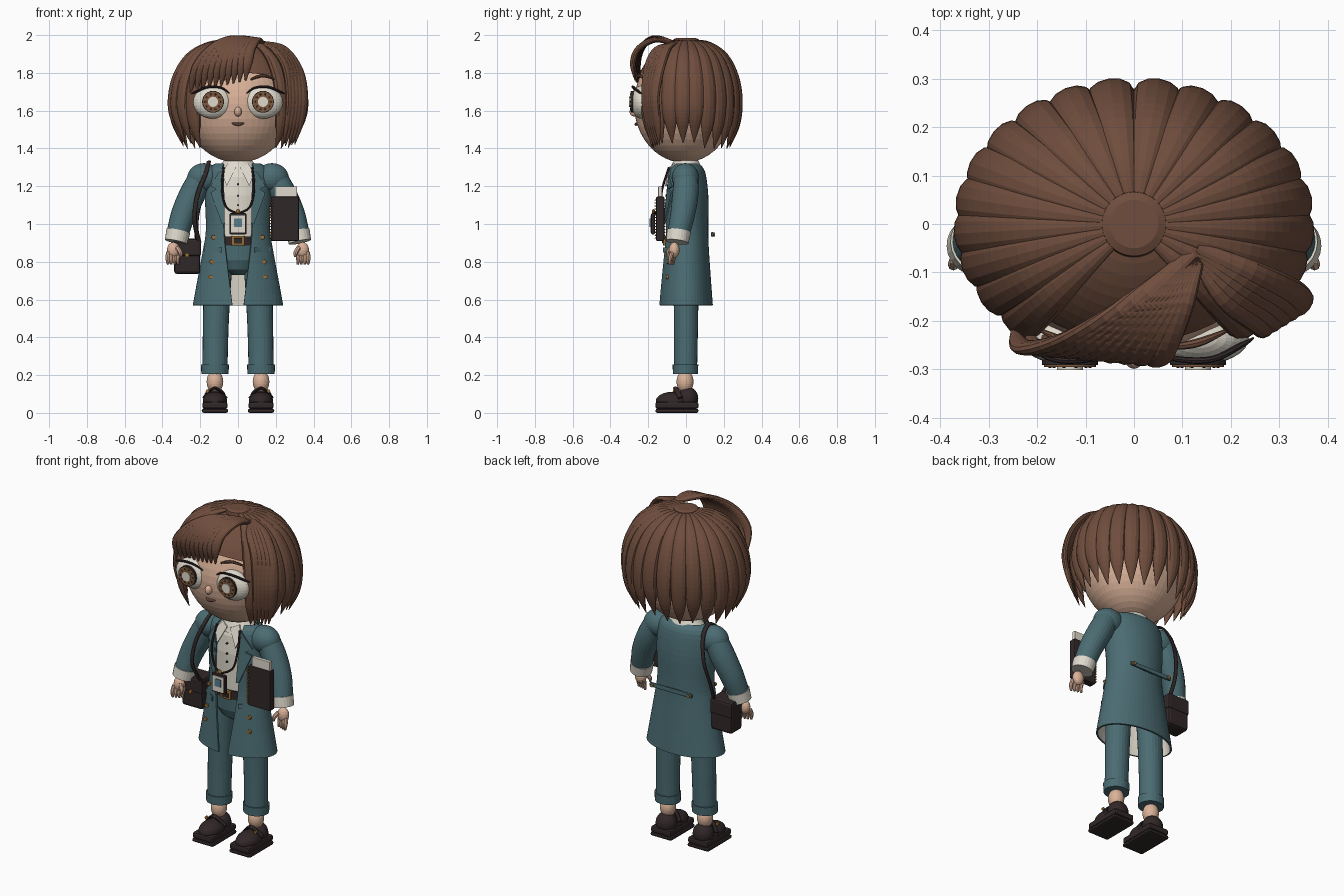
import bpy, bmesh, math, random
from mathutils import Vector, Matrix

random.seed(4)
if "Cube" in bpy.data.objects:
    bpy.data.objects.remove(bpy.data.objects["Cube"])


def material(name, *rgb):
    m = bpy.data.materials.new(name)
    m.use_nodes = True
    m.diffuse_color = (*rgb, 1)
    m.node_tree.nodes["Principled BSDF"].inputs["Base Color"].default_value = (*rgb, 1)
    return m


HAIR = material("hair_brown", .16, .075, .047)
SKIN = material("skin", .71, .45, .32)
TEAL = material("teal_cloth", .07, .15, .17)
CREAM = material("cream", .74, .70, .61)
DARK = material("dark_leather", .03, .02, .021)
GOLD = material("gold", .34, .16, .035)
IRIS = material("iris_brown", .20, .095, .045)
LIP = material("lip", .28, .13, .10)
BLUE = material("badge_blue", .10, .2, .26)
V = Vector
made = []


def finish(name, bm, mat):
    bmesh.ops.recalc_face_normals(bm, faces=bm.faces)
    me = bpy.data.meshes.new(name)
    bm.to_mesh(me)
    bm.free()
    me.materials.append(mat)
    ob = bpy.data.objects.new(name, me)
    bpy.context.collection.objects.link(ob)
    made.append(ob)
    return ob


def loft(name, rings, mat, closed=True, caps=True):
    bm = bmesh.new()
    rows = [[bm.verts.new(p) for p in r] for r in rings]
    n = len(rows[0])
    for a, b in zip(rows, rows[1:]):
        for i in range(n if closed else n - 1):
            j = (i + 1) % n
            bm.faces.new((a[i], a[j], b[j], b[i]))
    if caps:
        bm.faces.new(rows[0])
        bm.faces.new(rows[-1])
    return finish(name, bm, mat)


def smooth_path(pts, steps=5):
    out = []
    q = [pts[0]] + list(pts) + [pts[-1]]
    for a, b, c, d in zip(q, q[1:], q[2:], q[3:]):
        for k in range(steps):
            t = k / steps
            out.append(.5 * (2 * b + (c - a) * t + (2 * a - 5 * b + 4 * c - d) * t * t
                             + (3 * b - a - 3 * c + d) * t ** 3))
    return out + [pts[-1]]


def tube(name, pts, widths, mat, flat=1.0, side=(1, 0, 0), sides=12):
    """Sweep an elliptical section along a smoothed path with varying width."""
    path = smooth_path([V((*p, w)) for p, w in zip(pts, widths)])
    pos = [p.to_3d() for p in path]
    rings = []
    for i, p in enumerate(path):
        t = (pos[min(i + 1, len(pos) - 1)] - pos[max(i - 1, 0)]).normalized()
        nrm = V(side).cross(t).normalized()
        wid = t.cross(nrm)
        rings.append([pos[i] + p.w * (wid * math.cos(a) + nrm * flat * math.sin(a))
                      for a in (math.tau * k / sides for k in range(sides))])
    return loft(name, rings, mat)


def ball(name, c, r, mat, seg=32):
    bm = bmesh.new()
    bmesh.ops.create_uvsphere(bm, u_segments=seg, v_segments=seg // 2, radius=1,
                              matrix=Matrix.Translation(c) @ Matrix.Diagonal((*r, 1)))
    return finish(name, bm, mat)


def box(name, lo, hi, mat, bevel=.006):
    bm = bmesh.new()
    lo, hi = V(lo), V(hi)
    bmesh.ops.create_cube(bm, size=1, matrix=Matrix.Translation((lo + hi) / 2)
                          @ Matrix.Diagonal((*(hi - lo), 1)))
    if bevel:
        bmesh.ops.bevel(bm, geom=bm.edges[:], offset=bevel, segments=2, affect='EDGES', profile=.5)
    return finish(name, bm, mat)


def disc(name, c, r, depth, mat):
    bm = bmesh.new()
    bmesh.ops.create_cone(bm, cap_ends=True, segments=24, radius1=r, radius2=r, depth=depth,
                          matrix=Matrix.Translation(c) @ Matrix.Rotation(math.pi / 2, 4, 'X'))
    return finish(name, bm, mat)


def lathe(name, rows, mat, n=40):
    """Elliptical rings from rows of (z, rx, ry)."""
    return loft(name, [[V((rx * math.sin(math.tau * k / n), -ry * math.cos(math.tau * k / n), z))
                        for k in range(n)] for z, rx, ry in rows], mat)


# Coat: open in front, cream lining inside; rows are z, rx, ry, opening half width
coat_rows = [V(r) for r in ((1.32, .12, .065, .075), (1.28, .165, .1, .085), (1.15, .175, .118, .08),
                            (.97, .17, .118, .075), (.85, .188, .122, .065), (.57, .24, .142, .03))]
rings = []
for z, rx, ry, w in smooth_path(coat_rows, 4):
    a0 = math.asin(w / rx)
    angles = [a0 + (math.tau - 2 * a0) * k / 48 for k in range(49)]
    rings.append([V((rx * math.sin(a), -ry * math.cos(a), z)) for a in angles])
coat = loft("coat", rings, TEAL, closed=False, caps=False)
if sum(f.normal.dot(f.center * V((1, 1, 0))) for f in coat.data.polygons) < 0:
    coat.data.flip_normals()
coat.data.materials.append(CREAM)
lining = coat.modifiers.new("lining", 'SOLIDIFY')
lining.thickness, lining.offset, lining.material_offset = .01, -1, 1


def coat_y(x, z):
    for a, b in zip(coat_rows, coat_rows[1:]):
        if a.x >= z >= b.x:
            m = a.lerp(b, (a.x - z) / (a.x - b.x))
            return -m.z * math.sqrt(max(.05, 1 - (x / m.y) ** 2))
    return -.08


def plate(name, pts, mat, gap=.006):
    """Thin panel following the front of the coat."""
    bm = bmesh.new()
    f = bm.faces.new([bm.verts.new((x, coat_y(x, z) - gap, z)) for x, z in pts])
    ext = bmesh.ops.extrude_face_region(bm, geom=[f])["geom"]
    bmesh.ops.translate(bm, vec=(0, -.008, 0), verts=[v for v in ext if isinstance(v, bmesh.types.BMVert)])
    return finish(name, bm, mat)


# Torso, belt and hips
lathe("shirt", [(.87, .14, .098), (1.0, .14, .1), (1.15, .15, .102), (1.25, .135, .092), (1.31, .08, .07)], CREAM)
lathe("belt", [(.885, .15, .108), (.935, .15, .108)], DARK)
lathe("hips", [(.73, .03, .04), (.76, .09, .08), (.81, .14, .1), (.89, .145, .104)], TEAL)
lathe("neck", [(1.26, .06, .055), (1.38, .06, .055)], SKIN)
lathe("shirt_collar", [(1.27, .115, .092), (1.30, .105, .082), (1.335, .075, .066)], CREAM)
box("belt_buckle", (-.035, -.122, .885), (.035, -.106, .937), GOLD)
box("buckle_inset", (-.022, -.126, .897), (.022, -.12, .925), DARK, .002)
for z in (1.21, 1.15, 1.1):
    disc("shirt_button", (0, -.104, z), .006, .008, DARK)

# Back half belt
box("back_belt", (-.14, .132, .932), (.14, .146, .958), TEAL)
for s in (-1, 1):
    disc("back_belt_button", (s * .12, .148, .945), .01, .01, GOLD)

# Everything mirrored: clothing trims, limbs and eyes
for s, tag in ((1, "left_"), (-1, "right_")):
    plate(tag + "lapel", [(s * x, z) for x, z in ((.075, 1.3), (.105, 1.27), (.145, 1.2), (.115, 1.185),
                                                  (.145, 1.165), (.085, 1.0), (.07, 1.0))], TEAL)
    plate(tag + "collar_point", [(s * x, z) for x, z in ((.01, 1.3), (.055, 1.32), (.085, 1.27), (.06, 1.2))],
          CREAM, 0)
    plate(tag + "pocket_flap", [(s * x, z) for x, z in ((.085, .85), (.18, .855), (.18, .88), (.085, .875))], TEAL)
    for z in (.93, .80, .72):
        x = s * (.13 + (.93 - z) * .07)
        disc(tag + "coat_button", (x, coat_y(x, z) - .004, z), .011, .014, GOLD)
    # Arm
    ball(tag + "shoulder", (s * .18, -.003, 1.245), (.088, .072, .077), TEAL)
    tube(tag + "sleeve", [(s * .185, 0, 1.27), (s * .24, -.003, 1.16), (s * .29, -.018, 1.05), (s * .322, -.042, .94)],
         (.062, .069, .065, .058), TEAL, side=(0, 1, 0), sides=24)
    tube(tag + "cuff", [(s * .316, -.038, .962), (s * .328, -.046, .905)], (.064, .06), CREAM, side=(0, 1, 0), sides=24)
    ball(tag + "palm", (s * .342, -.062, .862), (.034, .028, .042), SKIN, 20)
    for k in range(4):
        x, y = s * (.316 + k * .018), -.055 - .006 * k
        tube(tag + "finger", [(x, y, .85), (x + s * .003, y - .012, .815), (x, y - .012, .785)],
             (.011, .011, .006), SKIN, sides=8)
    tube(tag + "thumb", [(s * .322, -.08, .875), (s * .306, -.095, .85), (s * .303, -.097, .825)],
         (.013, .012, .006), SKIN, sides=8)
    # Leg and shoe
    x = s * .122
    tube(tag + "trouser_leg", [(s * .09, 0, .84), (s * .108, 0, .7), (s * .118, 0, .45), (x, -.003, .21)],
         (.07, .072, .068, .066), TEAL, flat=.93, sides=24)
    tube(tag + "trouser_cuff", [(x, -.003, .255), (x, -.003, .205)], (.074, .072), TEAL, flat=.92, sides=24)
    ball(tag + "ankle", (x, -.005, .165), (.044, .045, .06), SKIN)
    for nm, hw, z0, z1 in (("sole", .07, 0, .022), ("welt", .066, .022, .058)):
        box(tag + nm, (x - hw, -.162, z0), (x + hw, .066, z1), DARK, .01)
    ball(tag + "shoe_toe", (x, -.07, .062), (.064, .09, .05), DARK)
    ball(tag + "shoe_heel", (x, .01, .075), (.06, .055, .062), DARK)
    tube(tag + "shoe_strap", [(x - .06, -.03, .08), (x, -.055, .132), (x + .06, -.03, .08)], (.014,) * 3, DARK,
         flat=.5, side=(0, 1, 0))
    disc(tag + "shoe_buckle", (x + s * .04, -.065, .115), .009, .01, GOLD)
    # Eye
    x = s * .132
    ball(tag + "eyeball", (x, -.235, 1.645), (.105, .056, .088), CREAM)
    disc(tag + "iris_rim", (x, -.282, 1.647), .058, .018, DARK)
    disc(tag + "iris", (x, -.286, 1.647), .054, .018, IRIS)
    disc(tag + "pupil", (x, -.292, 1.647), .027, .018, CREAM)
    for k in range(10):
        a = math.tau * k / 10
        ball(tag + "iris_fleck", (x + .041 * math.cos(a), -.295, 1.647 + .041 * math.sin(a)), (.005, .002, .005), DARK, 8)
    tube(tag + "eyelash", [(x + s * dx, y, z) for dx, y, z in ((-.09, -.262, 1.69), (-.04, -.279, 1.722),
                           (.03, -.279, 1.725), (.09, -.25, 1.70), (.115, -.235, 1.69))],
         (.003, .006, .007, .006, .002), DARK, side=(0, 1, 0), sides=8)
    tube(tag + "eyebrow", [(x - s * .065, -.255, 1.765), (x, -.245, 1.785), (x + s * .07, -.215, 1.762)],
         (.005, .009, .003), HAIR, side=(0, 1, 0), sides=8)
    # Lanyard
    tube(tag + "lanyard", [(s * .075, -.09, 1.3), (s * .085, -.125, 1.19), (s * .062, -.14, 1.09), (0, -.168, 1.055)],
         (.006,) * 4, DARK, side=(0, 1, 0), sides=8)

# Head and face
ball("head", (0, -.01, 1.635), (.29, .265, .31), SKIN, 48)
ball("nose", (0, -.275, 1.595), (.02, .024, .026), SKIN, 16)
tube("mouth", [(-.045, -.248, 1.537), (0, -.264, 1.528), (.045, -.248, 1.537)], (.002, .009, .002), LIP,
     side=(0, 1, 0), sides=8)

# Badge hung on the lanyard
box("badge", (-.045, -.185, .945), (.045, -.165, 1.057), DARK)
box("badge_card", (-.036, -.189, .955), (.036, -.18, 1.045), CREAM, 0)
box("badge_picture", (-.02, -.192, .985), (.02, -.185, 1.03), BLUE, 0)
ball("badge_clip", (0, -.172, 1.066), (.012, .008, .014), GOLD, 12)

# Spiral notebook under the left arm
box("notebook", (.175, -.158, .91), (.322, -.115, 1.145), DARK)
box("notebook_pages", (.195, -.147, .93), (.312, -.126, 1.198), CREAM, .002)
for k in range(14):
    z = .925 + k * .0155
    ring = [(.176 + .009 * math.cos(a), -.137 + .026 * math.sin(a), z) for a in (math.tau * i / 8 for i in range(9))]
    tube("spiral_ring", ring, (.003,) * 9, GOLD, side=(0, 0, 1), sides=6)

# Shoulder bag on the right hip
box("bag", (-.338, -.05, .735), (-.2, .055, .91), DARK, .015)
box("bag_flap", (-.342, -.058, .83), (-.196, .06, .922), DARK, .012)
disc("bag_clasp", (-.27, -.06, .835), .011, .012, GOLD)
tube("bag_strap", [(-.205, -.045, .9), (-.23, -.1, 1.02), (-.215, -.098, 1.15), (-.17, -.075, 1.27), (-.155, 0, 1.33),
                   (-.165, .075, 1.28), (-.195, .11, 1.15), (-.22, .085, 1.02), (-.215, .04, .9)],
     (.012,) * 9, DARK, flat=.5, side=(1, 0, .3))

# Hair cap, cut along a slanted hairline
cap = ball("hair_cap", (0, 0, 1.64), (.315, .28, .33), HAIR, 64)
bm = bmesh.new()
bm.from_mesh(cap.data)
bmesh.ops.bisect_plane(bm, geom=bm.verts[:] + bm.edges[:] + bm.faces[:], plane_co=(0, 0, 1.68),
                       plane_no=(0, .5, 1), clear_inner=True)
bm.to_mesh(cap.data)
bm.free()
lathe("crown", [(1.95, .07, .07), (1.978, .066, .066), (1.985, .05, .05)], HAIR)

# Radiating locks around the sides and back
reach = (.17, .45, .74, .93, 1, .97, .85)
heights = (1.97, 1.95, 1.885, 1.775, 1.65, 1.53, 1.41)
spread = (.012, .025, .04, .047, .047, .036, .002)
for s in (-1, 1):
    for k in range(10):
        t = math.radians(8 + 14.3 * k)
        drop = random.uniform(-.015, .025)
        pts = [(s * .345 * f * math.sin(t), .275 * f * math.cos(t), z + (drop if i > 4 else 0))
               for i, (f, z) in enumerate(zip(reach, heights))]
        tube("hair_lock", pts, spread, HAIR, flat=.6, side=(s * math.cos(t), -math.sin(t), 0))


def fan(name, first, last, count, widths, flat, side):
    for k in range(count):
        u = k / (count - 1)
        tube(name, [V(a).lerp(V(b), u) for a, b in zip(first, last)], widths, HAIR, flat=flat, side=side)


# Swept fringe arching over the forehead, and the swept left side
fan("fringe_lock",
    [(.13, -.07, 1.95), (.1, -.16, 1.975), (.065, -.25, 1.93), (.05, -.282, 1.85), (.04, -.27, 1.76)],
    [(.12, -.06, 1.96), (0, -.165, 1.985), (-.13, -.235, 1.93), (-.225, -.255, 1.82), (-.25, -.215, 1.69)],
    10, (.016, .026, .029, .026, .004), .55, (1, .2, 0))
fan("side_sweep_lock",
    [(.13, -.07, 1.95), (.19, -.15, 1.925), (.255, -.195, 1.83), (.275, -.21, 1.68), (.265, -.2, 1.55), (.235, -.18, 1.41)],
    [(.13, -.05, 1.96), (.24, -.1, 1.93), (.32, -.14, 1.82), (.348, -.165, 1.68), (.335, -.155, 1.55), (.3, -.14, 1.42)],
    5, (.014, .026, .031, .03, .024, .003), .6, (.6, .8, 0))

# Smooth shading with sharp edges kept
for ob in bpy.context.view_layer.objects:
    ob.select_set(ob in made)
bpy.context.view_layer.objects.active = made[0]
bpy.ops.object.shade_smooth_by_angle(angle=math.radians(40))
